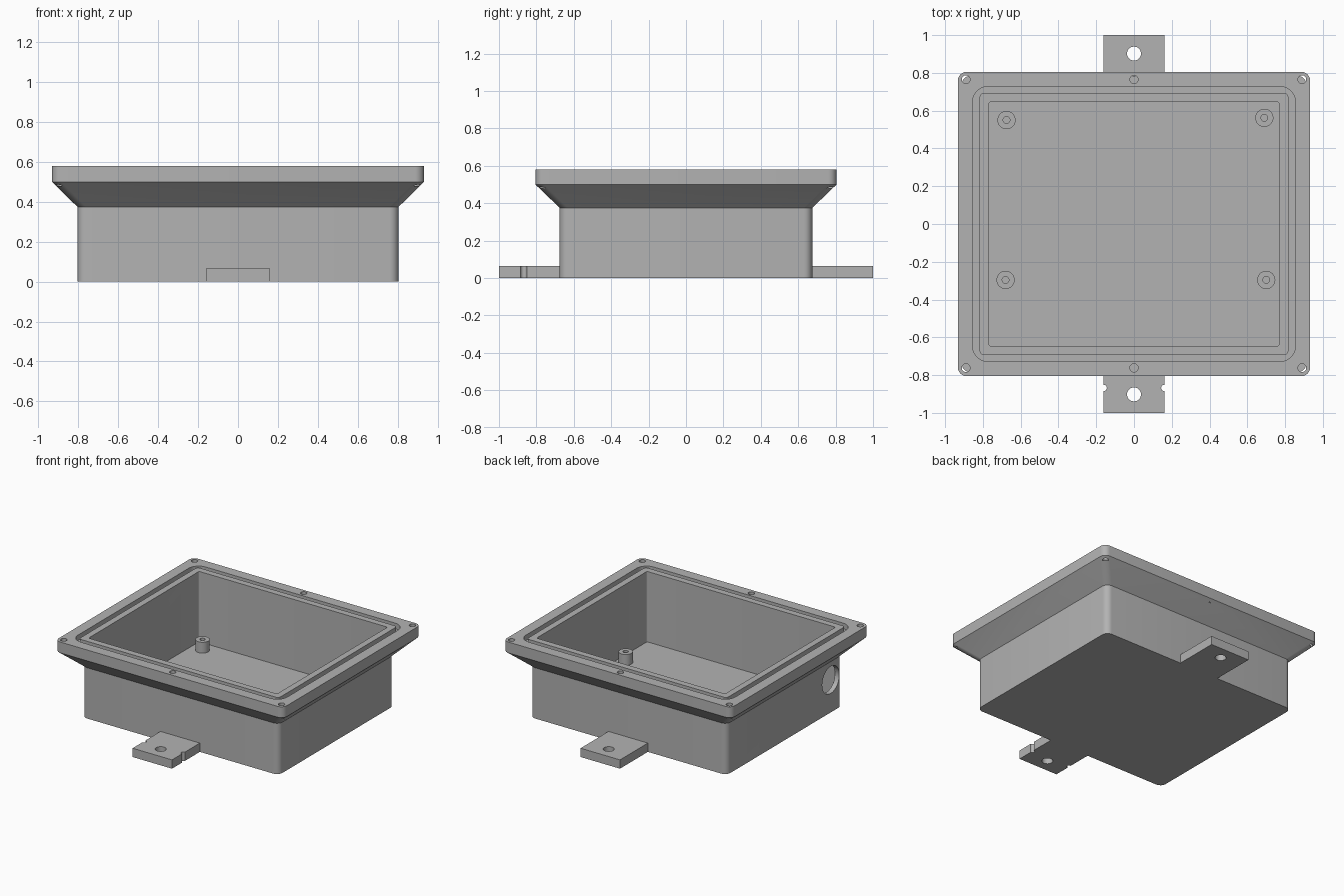
import bpy, bmesh, math
from mathutils import Matrix

if "Cube" in bpy.data.objects:
    bpy.data.objects.remove(bpy.data.objects["Cube"])

grey = bpy.data.materials.new("mid grey")
grey.diffuse_color = (0.45, 0.45, 0.45, 1)
grey.use_nodes = True
grey.node_tree.nodes["Principled BSDF"].inputs["Base Color"].default_value = grey.diffuse_color


def make_object(name, bm):
    bmesh.ops.recalc_face_normals(bm, faces=bm.faces[:])
    mesh = bpy.data.meshes.new(name)
    bm.to_mesh(mesh)
    bm.free()
    mesh.materials.append(grey)
    ob = bpy.data.objects.new(name, mesh)
    bpy.context.collection.objects.link(ob)
    return ob


def activate(ob):
    bpy.ops.object.select_all(action='DESELECT')
    ob.select_set(True)
    bpy.context.view_layer.objects.active = ob


def rounded_ring(bm, hx, hy, r, z, seg=6):
    """Loop of vertices around a rounded rectangle."""
    ring = []
    for k, (sx, sy) in enumerate([(1, 1), (-1, 1), (-1, -1), (1, -1)]):
        for i in range(seg + 1):
            a = math.pi / 2 * (k + i / seg)
            ring.append(bm.verts.new((sx * (hx - r) + r * math.cos(a),
                                      sy * (hy - r) + r * math.sin(a), z)))
    return ring


def loft(name, rings):
    bm = bmesh.new()
    loops = [rounded_ring(bm, *r) for r in rings]
    for a, b in zip(loops, loops[1:]):
        n = len(a)
        for i in range(n):
            bm.faces.new((a[i], a[(i + 1) % n], b[(i + 1) % n], b[i]))
    bm.faces.new(loops[0][::-1])
    bm.faces.new(loops[-1])
    return make_object(name, bm)


def add_cylinder(bm, x, y, z0, z1, r, sides=32):
    bmesh.ops.create_cone(bm, cap_ends=True, segments=sides, radius1=r, radius2=r,
                          depth=z1 - z0,
                          matrix=Matrix.Translation((x, y, (z0 + z1) / 2)))


def cut(ob, bm):
    """Subtract the solids in bm from ob."""
    cutter = make_object("cutter", bm)
    cutter.hide_render = True
    mod = ob.modifiers.new("cut", 'BOOLEAN')
    mod.operation = 'DIFFERENCE'
    mod.solver = 'EXACT'
    mod.object = cutter
    activate(ob)
    bpy.ops.object.modifier_apply(modifier=mod.name)
    bpy.data.objects.remove(cutter, do_unlink=True)


def smooth(ob):
    activate(ob)
    bpy.ops.object.shade_smooth_by_angle(angle=math.radians(30))


# Housing: outer wall, flare, rim, seal groove, cavity and floor
FLOOR, TOP = 0.06, 0.58
housing = loft("housing", [
    (0.805, 0.675, 0.045, 0.0),
    (0.805, 0.675, 0.045, 0.375),
    (0.932, 0.805, 0.045, 0.50),
    (0.932, 0.805, 0.045, TOP),
    (0.855, 0.727, 0.08, TOP),
    (0.855, 0.727, 0.08, TOP - 0.04),
    (0.817, 0.692, 0.02, TOP - 0.04),
    (0.817, 0.692, 0.02, TOP),
    (0.770, 0.645, 0.012, TOP),
    (0.770, 0.645, 0.012, FLOOR),
])

# Lid screw holes in the rim and the cable hole in the left wall
bm = bmesh.new()
for x in (-0.89, 0, 0.89):
    for y in (-0.762, 0.765):
        add_cylinder(bm, x, y, TOP - 0.1, TOP + 0.1, 0.022, 24)
bmesh.ops.create_cone(bm, cap_ends=True, segments=48, radius1=0.1, radius2=0.1, depth=0.12,
                      matrix=Matrix.Translation((-0.79, -0.54, 0.24))
                      @ Matrix.Rotation(math.pi / 2, 4, 'Y'))
cut(housing, bm)
smooth(housing)

# Board posts, each with a screw hole
for x, y in [(-0.675, 0.55), (0.69, 0.562), (-0.68, -0.296), (0.70, -0.296)]:
    bm = bmesh.new()
    add_cylinder(bm, x, y, FLOOR - 0.005, 0.14, 0.048)
    post = make_object("board_post", bm)
    bm = bmesh.new()
    add_cylinder(bm, x, y, FLOOR, 0.2, 0.018, 24)
    cut(post, bm)
    smooth(post)

# Mounting tabs with bolt holes; the front one has side notches
for name, s in (("front_tab", -1), ("back_tab", 1)):
    bm = bmesh.new()
    bmesh.ops.create_cube(bm, size=1, matrix=Matrix.Translation((0, s * 0.8375, 0.0325))
                          @ Matrix.Diagonal((0.322, 0.325, 0.065, 1)))
    tab = make_object(name, bm)
    bm = bmesh.new()
    add_cylinder(bm, 0, s * 0.902, -0.1, 0.2, 0.037)
    if s < 0:
        for x in (-0.161, 0.161):
            add_cylinder(bm, x, -0.868, -0.1, 0.2, 0.017, 24)
    cut(tab, bm)
    smooth(tab)
